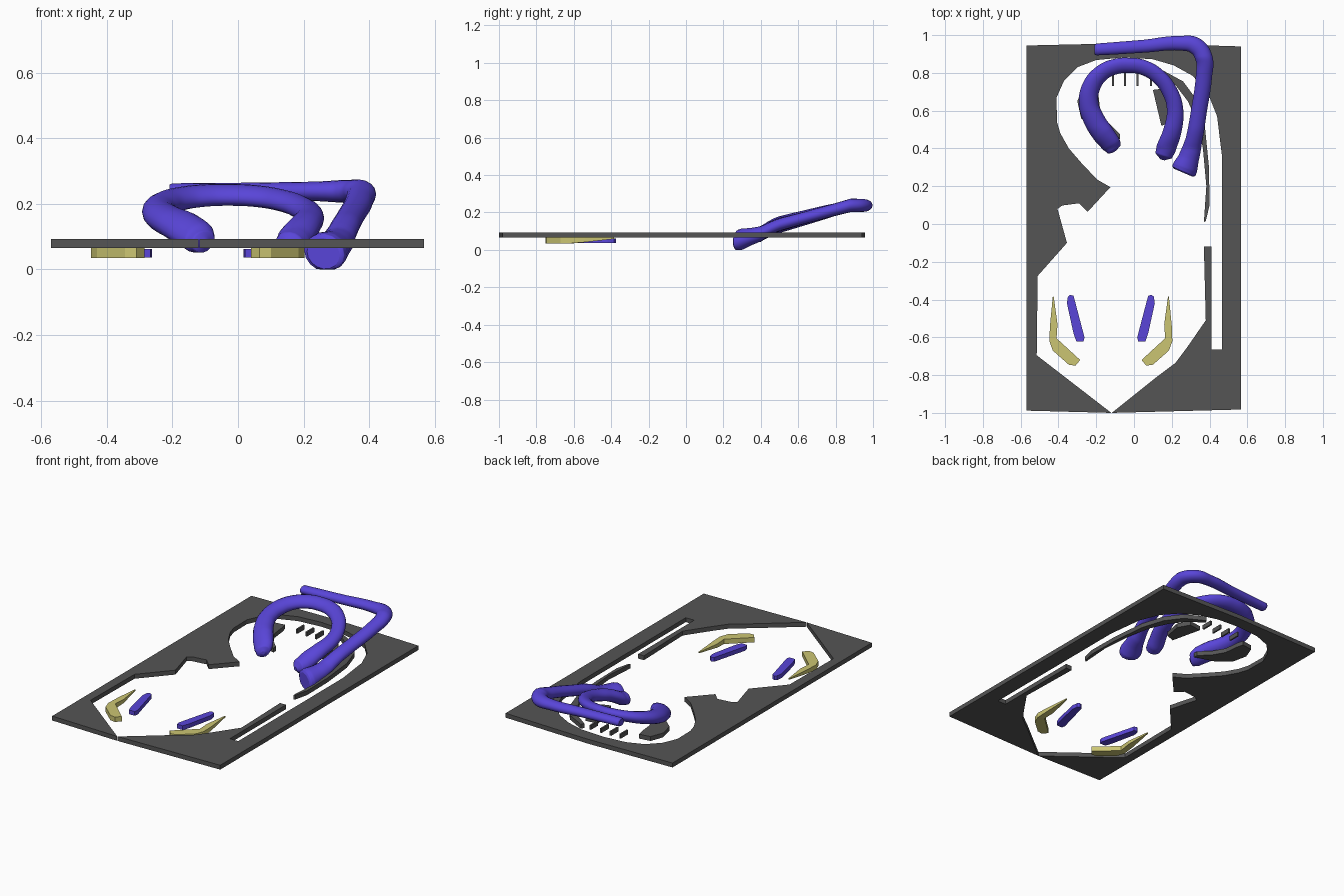
import bpy, bmesh


def material(name, rgb):
    m = bpy.data.materials.new(name)
    m.diffuse_color = (*rgb, 1)
    return m


DARK = material("dark_grey", (0.09, 0.09, 0.09))
PURPLE = material("purple", (0.1, 0.06, 0.69))
TAN = material("tan", (0.6, 0.56, 0.17))
Z0, Z1 = 0.066, 0.093


def slab(name, pts, mat, z0=Z0, z1=Z1, mirror=False, lift=None):
    """Extrude an outline; mirror flips it about the hole axis; lift(y) shapes the underside."""
    if mirror:
        pts = [(-0.245 - x, y) for x, y in pts]
    bm = bmesh.new()
    low = [bm.verts.new((x, y, lift(y) if lift else z0)) for x, y in pts]
    top = [bm.verts.new((x, y, z1)) for x, y in pts]
    bm.faces.new(low[::-1])
    bm.faces.new(top)
    n = len(pts)
    for i in range(n):
        j = (i + 1) % n
        bm.faces.new((low[i], low[j], top[j], top[i]))
    bm.normal_update()
    bmesh.ops.triangulate(bm, faces=[f for f in bm.faces if len(f.verts) > 4])
    bmesh.ops.recalc_face_normals(bm, faces=bm.faces[:])
    me = bpy.data.meshes.new(name)
    bm.to_mesh(me)
    bm.free()
    me.materials.append(mat)
    ob = bpy.data.objects.new(name, me)
    bpy.context.collection.objects.link(ob)


def slope(y):
    """Height of the tubes: level at the back, gently falling, steeper at the low ends."""
    if y > 0.88:
        return 0.238
    if y > 0.5:
        return 0.238 + 0.27 * (y - 0.88)
    return 0.135 + 0.36 * (y - 0.5) - 1.1 * (y - 0.5) ** 2 if y > 0.4 else 0.088 + 0.25 * (y - 0.4)


def tube(name, pts, mat):
    """Smooth tapering tube through (x, y, radius) points, flattened and laid on the slope."""
    cu = bpy.data.curves.new(name, 'CURVE')
    cu.dimensions = '3D'
    cu.bevel_depth = 1
    cu.bevel_resolution = 6
    cu.resolution_u = 8
    cu.use_fill_caps = True
    sp = cu.splines.new('BEZIER')
    sp.bezier_points.add(len(pts) - 1)
    for p, (x, y, r) in zip(sp.bezier_points, pts):
        p.co = (x, y, 0)
        p.radius = r
        p.handle_left_type = p.handle_right_type = 'AUTO'
    cu.materials.append(mat)
    ob = bpy.data.objects.new(name, cu)
    bpy.context.collection.objects.link(ob)
    bpy.ops.object.select_all(action='DESELECT')
    ob.select_set(True)
    bpy.context.view_layer.objects.active = ob
    bpy.ops.object.convert(target='MESH')
    ob = bpy.context.view_layer.objects.active
    for v in ob.data.vertices:
        flat = 0.78 + max(0, 0.5 - v.co.y) * 0.4
        v.co.z = max(0, v.co.z * flat + slope(v.co.y) - max(0, 0.45 - v.co.y) * 0.04)
    bpy.ops.object.shade_smooth_by_angle(angle=0.9)


# Base plate: outer border, then the cut-out edge back to the front apex
outer = [(-0.118, -1), (0.567, -0.982), (0.567, 0.94), (0, 0.958), (-0.57, 0.945),
         (-0.57, -0.988), (-0.12, -1)]
inner = [(-0.515, -0.695), (-0.51, -0.275), (-0.355, -0.10), (-0.405, 0.08),
         (-0.38, 0.098), (-0.29, 0.11), (-0.245, 0.065), (-0.125, 0.195),
         (-0.195, 0.235), (-0.28, 0.325), (-0.345, 0.4), (-0.39, 0.48), (-0.408, 0.54),
         (-0.41, 0.67), (-0.37, 0.76), (-0.30, 0.83), (-0.20, 0.868), (-0.05, 0.882),
         (0.1, 0.872), (0.21, 0.84), (0.31, 0.785), (0.39, 0.695), (0.44, 0.57),
         (0.467, 0.35), (0.467, -0.665), (0.41, -0.665), (0.41, -0.12), (0.37, -0.12),
         (0.38, -0.51), (0.28, -0.655), (0.22, -0.735), (0.12, -0.81)]
slab("base_plate", outer + inner, DARK)

# Loose plate pieces inside the cut-out
slab("curved_strip", [(0.37, 0.01), (0.38, 0.015), (0.40, 0.1), (0.397, 0.3), (0.375, 0.52),
                      (0.33, 0.66), (0.26, 0.755), (0.14, 0.82), (0.13, 0.80), (0.22, 0.735),
                      (0.285, 0.65), (0.335, 0.54), (0.365, 0.4), (0.383, 0.2)], DARK)
slab("crescent", [(-0.27, 0.73), (-0.30, 0.65), (-0.28, 0.56), (-0.2, 0.49), (-0.075, 0.45),
                  (-0.075, 0.475), (-0.14, 0.54), (-0.18, 0.61), (-0.19, 0.70),
                  (-0.2, 0.74)], DARK)
slab("wedge", [(0.1, 0.71), (0.145, 0.52), (0.2, 0.54), (0.22, 0.65), (0.18, 0.72)], DARK)
for i, x in enumerate((-0.112, -0.047, 0.018, 0.09)):
    slab(f"tooth_{i + 1}", [(x - .005, .73), (x + .005, .73), (x + .005, .80), (x - .005, .80)],
         DARK)

# Sloping horseshoe tube
tube("horseshoe", [(-0.1, 0.385, .012), (-0.106, 0.394, .04), (-0.12, 0.42, .052),
                   (-0.165, 0.48, .058), (-0.21, 0.55, .056), (-0.24, 0.64, .052),
                   (-0.225, 0.73, .048), (-0.17, 0.80, .043), (-0.1, 0.833, .041),
                   (-0.03, 0.84, .040), (0.05, 0.828, .040), (0.13, 0.78, .040),
                   (0.19, 0.70, .041), (0.217, 0.61, .043), (0.205, 0.50, .048),
                   (0.17, 0.40, .052), (0.157, 0.362, .046), (0.15, 0.34, .012)], PURPLE)

# Bent arm behind the horseshoe
tube("bent_arm", [(-0.208, 0.924, .026), (-0.2, 0.924, .031), (0.05, 0.941, .034),
                  (0.24, 0.957, .038), (0.325, 0.943, .045), (0.37, 0.88, .046),
                  (0.37, 0.78, .043), (0.344, 0.6, .042), (0.318, 0.45, .044),
                  (0.29, 0.35, .055), (0.27, 0.297, .067), (0.263, 0.279, .066),
                  (0.26, 0.272, .054)], PURPLE)

# Mirrored low brackets and bars near the front
bracket = [(-0.43, -0.385), (-0.425, -0.385), (-0.405, -0.53), (-0.41, -0.605), (-0.285, -0.72),
           (-0.31, -0.75), (-0.345, -0.745), (-0.43, -0.67), (-0.448, -0.62), (-0.445, -0.54)]
bar = [(-0.35, -0.385), (-0.338, -0.375), (-0.32, -0.38), (-0.262, -0.60), (-0.267, -0.622),
       (-0.305, -0.622), (-0.32, -0.58), (-0.355, -0.42)]


def tip_lift(y):
    return 0.035 + max(0, y + 0.60) * 0.11


for side, flip in (("left", False), ("right", True)):
    slab(f"bracket_{side}", bracket, TAN, 0.035, 0.065, flip, tip_lift)
    slab(f"bar_{side}", bar, PURPLE, 0.036, 0.062, flip)
